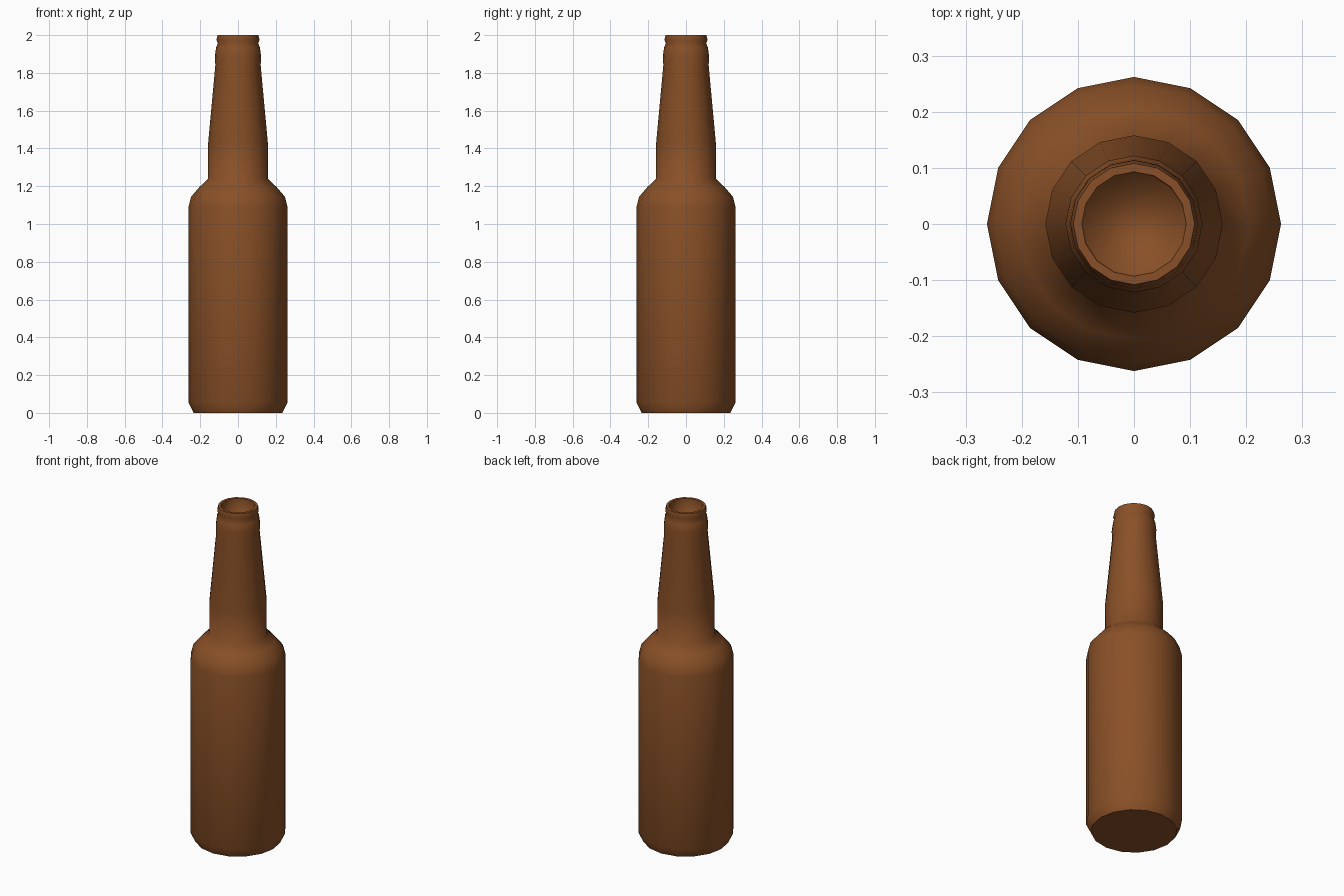
import bpy, bmesh, math

if "Cube" in bpy.data.objects:
    bpy.data.objects.remove(bpy.data.objects["Cube"])

SIDES = 16

# Amber glass colour
glass = bpy.data.materials.new("amber_brown")
glass.diffuse_color = (0.25, 0.08, 0.02, 1)
glass.use_nodes = True
glass.node_tree.nodes["Principled BSDF"].inputs["Base Color"].default_value = glass.diffuse_color

# Profile (radius, height): base, body, shoulder, neck, lip, mouth cavity
profile = [
    (0.235, 0.0), (0.262, 0.055), (0.262, 1.09), (0.248, 1.145),
    (0.205, 1.195), (0.158, 1.24), (0.158, 1.43), (0.120, 1.84),
    (0.122, 1.89), (0.116, 1.935), (0.107, 1.957), (0.114, 1.975),
    (0.108, 2.0), (0.093, 2.0), (0.091, 1.86),
]

bm = bmesh.new()
rings = []
for r, z in profile:
    rings.append([bm.verts.new((r * math.cos(2 * math.pi * i / SIDES),
                                r * math.sin(2 * math.pi * i / SIDES), z))
                  for i in range(SIDES)])
for low, high in zip(rings, rings[1:]):
    for i in range(SIDES):
        j = (i + 1) % SIDES
        bm.faces.new((low[i], low[j], high[j], high[i]))

# Base disc and cavity floor
base = bm.faces.new(rings[0][::-1])
bm.faces.new(rings[-1])
for f in bm.faces:
    f.smooth = True

# Crisp edges at the base and around the mouth
for e in base.edges:
    e.smooth = False
for ring in (rings[-2], rings[-3]):
    for i in range(SIDES):
        bm.edges.get((ring[i], ring[(i + 1) % SIDES])).smooth = False

mesh = bpy.data.meshes.new("bottle")
bm.to_mesh(mesh)
bm.free()
mesh.materials.append(glass)
bottle = bpy.data.objects.new("bottle", mesh)
bpy.context.collection.objects.link(bottle)
